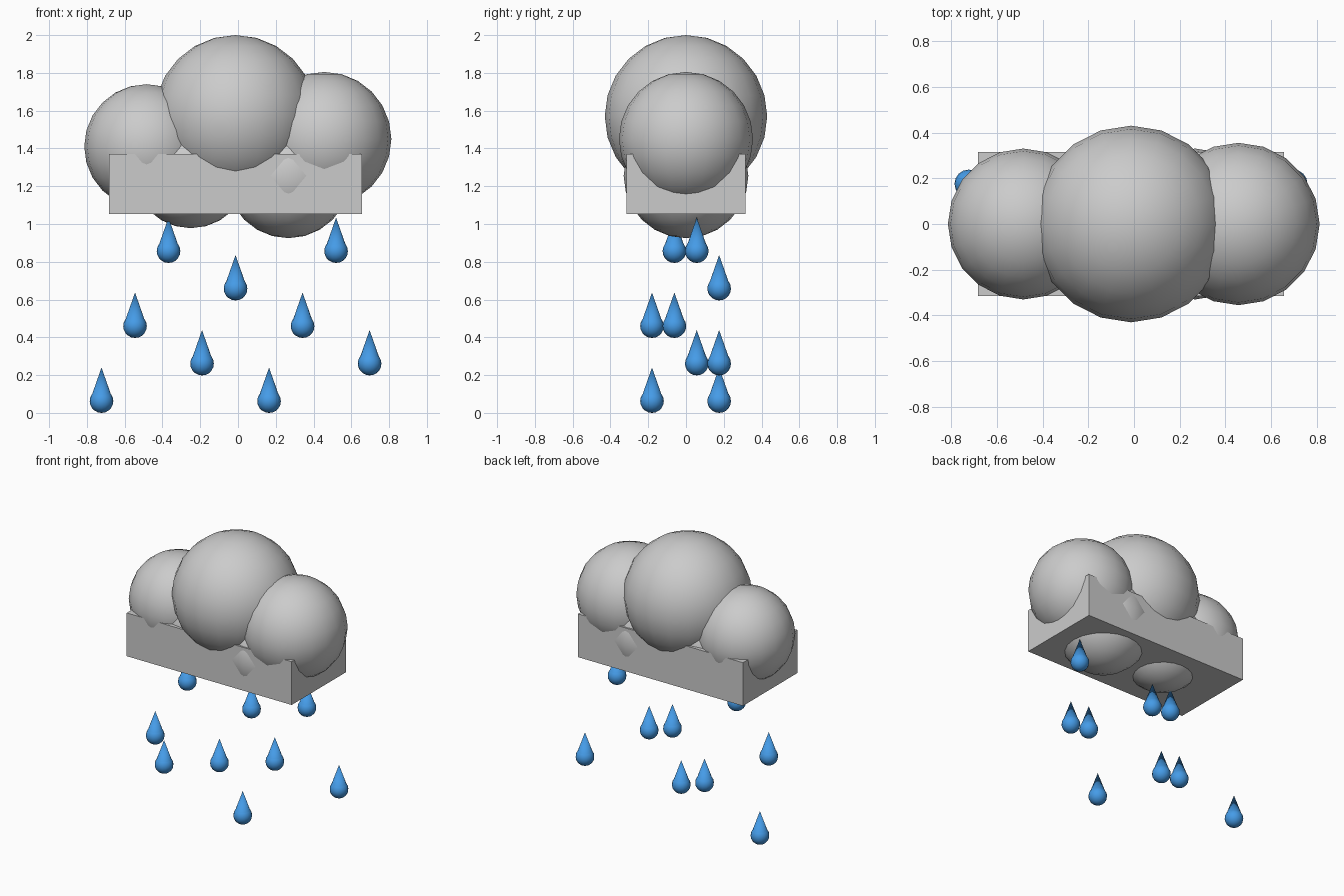
import bpy, math

if "Cube" in bpy.data.objects:
    bpy.data.objects.remove(bpy.data.objects["Cube"])

CX = -0.013  # shared centre line of the cloud and rain

blue = bpy.data.materials.new("rain_blue")
blue.diffuse_color = (0.06, 0.33, 0.80, 1)
blue.use_nodes = True
blue.node_tree.nodes["Principled BSDF"].inputs["Base Color"].default_value = blue.diffuse_color


def puff(name, x, z, r, segments=20, rings=12):
    bpy.ops.mesh.primitive_uv_sphere_add(segments=segments, ring_count=rings,
                                         radius=r, location=(x, 0, z))
    ob = bpy.context.object
    ob.name = name
    bpy.ops.object.shade_smooth()
    return ob


def raindrop(name, x, y, z, r=0.0625, height=0.24):
    # round bottom with a cone standing on its equator
    bpy.ops.mesh.primitive_uv_sphere_add(segments=16, ring_count=10, radius=r,
                                         location=(x, y, z + r))
    ball = bpy.context.object
    bpy.ops.mesh.primitive_cone_add(vertices=16, radius1=r, radius2=0, depth=height - r,
                                    location=(x, y, z + (height + r) / 2))
    tip = bpy.context.object
    ball.select_set(True)
    bpy.context.view_layer.objects.active = ball
    bpy.ops.object.join()
    drop = bpy.context.object
    drop.name = name
    drop.data.materials.append(blue)
    bpy.ops.object.shade_smooth_by_angle(angle=math.radians(40))


# cloud puffs
puff("cloud_puff_centre", CX, 1.57, 0.43)
puff("cloud_puff_left", -0.484, 1.41, 0.33)
puff("cloud_puff_right", 0.457, 1.45, 0.355)
puff("cloud_puff_lower_left", -0.25, 1.288, 0.31)
puff("cloud_puff_lower_right", 0.267, 1.255, 0.33)

# cloud base block
bpy.ops.mesh.primitive_cube_add(size=1, location=(CX, 0, 1.2125))
base = bpy.context.object
base.name = "cloud_base"
base.scale = (1.338, 0.63, 0.317)

# staggered raindrops
for i in range(9):
    raindrop(f"raindrop_{i + 1}",
             CX + (i - 4) * 0.1774,
             -0.18 + 0.1185 * ((i + 3) % 4),
             0.1985 * ((2 * i) % 5))
